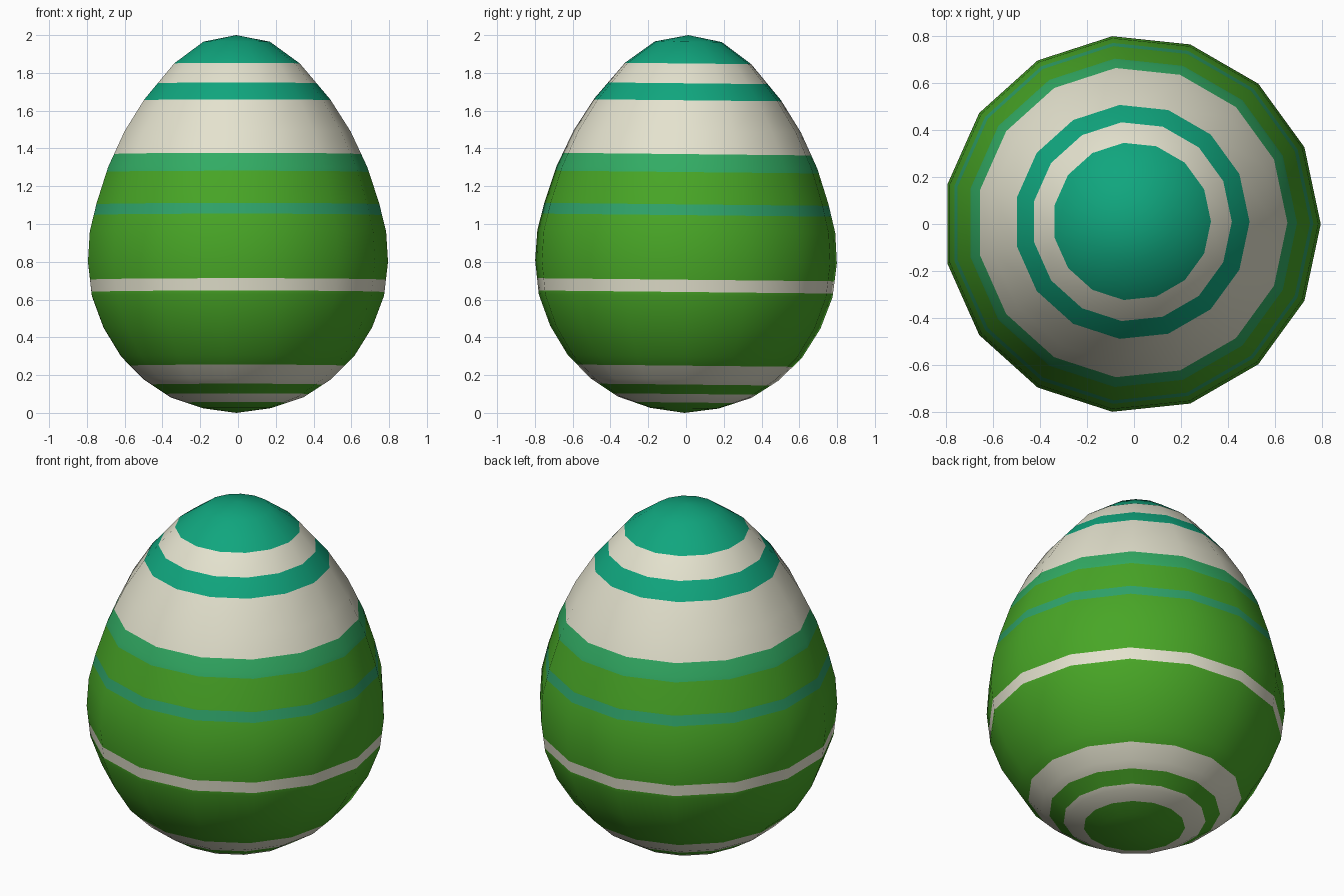
import bpy, bmesh, math
from mathutils import Matrix

if "Cube" in bpy.data.objects:
    bpy.data.objects.remove(bpy.data.objects["Cube"])

SIDES = 15

# egg outline (radius, height) from bottom ring to top ring
PROFILE = [(0.0, 0.0), (0.182, 0.025), (0.356, 0.083), (0.502, 0.178), (0.624, 0.30),
           (0.719, 0.453), (0.782, 0.62), (0.803, 0.80), (0.793, 0.96), (0.756, 1.11),
           (0.694, 1.30), (0.605, 1.49), (0.497, 1.66), (0.336, 1.85), (0.178, 1.965),
           (0.0, 2.0)]

COLOURS = {"green": (72, 166, 38), "cream": (228, 226, 206), "teal": (16, 166, 126),
           "seafoam": (50, 172, 100), "dark_seafoam": (47, 163, 106)}

# painted bands: upper height and colour, from the bottom
BANDS = [(0.055, "green"), (0.10, "cream"), (0.15, "green"), (0.25, "cream"),
         (0.64, "green"), (0.705, "cream"), (1.047, "green"), (1.104, "dark_seafoam"),
         (1.275, "green"), (1.37, "seafoam"), (1.655, "cream"), (1.745, "teal"),
         (1.85, "cream"), (2.1, "teal")]


def linear(c):
    c /= 255
    return c / 12.92 if c <= 0.04045 else ((c + 0.055) / 1.055) ** 2.4


def radius_at(z):
    for (r0, z0), (r1, z1) in zip(PROFILE, PROFILE[1:]):
        if z0 <= z <= z1:
            return r0 + (r1 - r0) * (z - z0) / (z1 - z0)


# ring heights: outline rings plus a cut at every band edge
heights = {z for _, z in PROFILE[1:-1]}
for edge, _ in BANDS[:-1]:
    heights = {h for h in heights if abs(h - edge) > 0.004} | {edge}
heights = sorted(heights)

bm = bmesh.new()
rings = []
for z in heights:
    r = radius_at(z)
    rings.append([bm.verts.new((r * math.cos(math.tau * i / SIDES),
                                r * math.sin(math.tau * i / SIDES), z))
                  for i in range(SIDES)])
bottom, top = bm.verts.new((0, 0, 0)), bm.verts.new((0, 0, 2))
for i in range(SIDES):
    j = (i + 1) % SIDES
    bm.faces.new((bottom, rings[0][j], rings[0][i]))
    bm.faces.new((top, rings[-1][i], rings[-1][j]))
    for a, b in zip(rings, rings[1:]):
        bm.faces.new((a[i], a[j], b[j], b[i]))

# colour by height
names = list(COLOURS)
for f in bm.faces:
    f.smooth = True
    zs = [v.co.z for v in f.verts]
    mid = (min(zs) + max(zs)) / 2
    f.material_index = names.index(next(c for edge, c in BANDS if mid < edge))

# the egg leans very slightly backward; re-centre it
pivot = Matrix.Translation((0, 0, 0.8))
bm.transform(pivot @ Matrix.Rotation(math.radians(-0.6), 4, 'X') @ pivot.inverted())
lo = [min(v.co[k] for v in bm.verts) for k in range(3)]
hi = [max(v.co[k] for v in bm.verts) for k in range(3)]
bm.transform(Matrix.Translation((-(lo[0] + hi[0]) / 2, -(lo[1] + hi[1]) / 2, -lo[2])))

mesh = bpy.data.meshes.new("egg")
bm.to_mesh(mesh)
bm.free()
for n in names:
    mat = bpy.data.materials.new(n)
    mat.diffuse_color = (*[linear(c) for c in COLOURS[n]], 1)
    mat.use_nodes = True
    mat.node_tree.nodes["Principled BSDF"].inputs["Base Color"].default_value = mat.diffuse_color
    mesh.materials.append(mat)
bpy.context.collection.objects.link(bpy.data.objects.new("egg", mesh))
